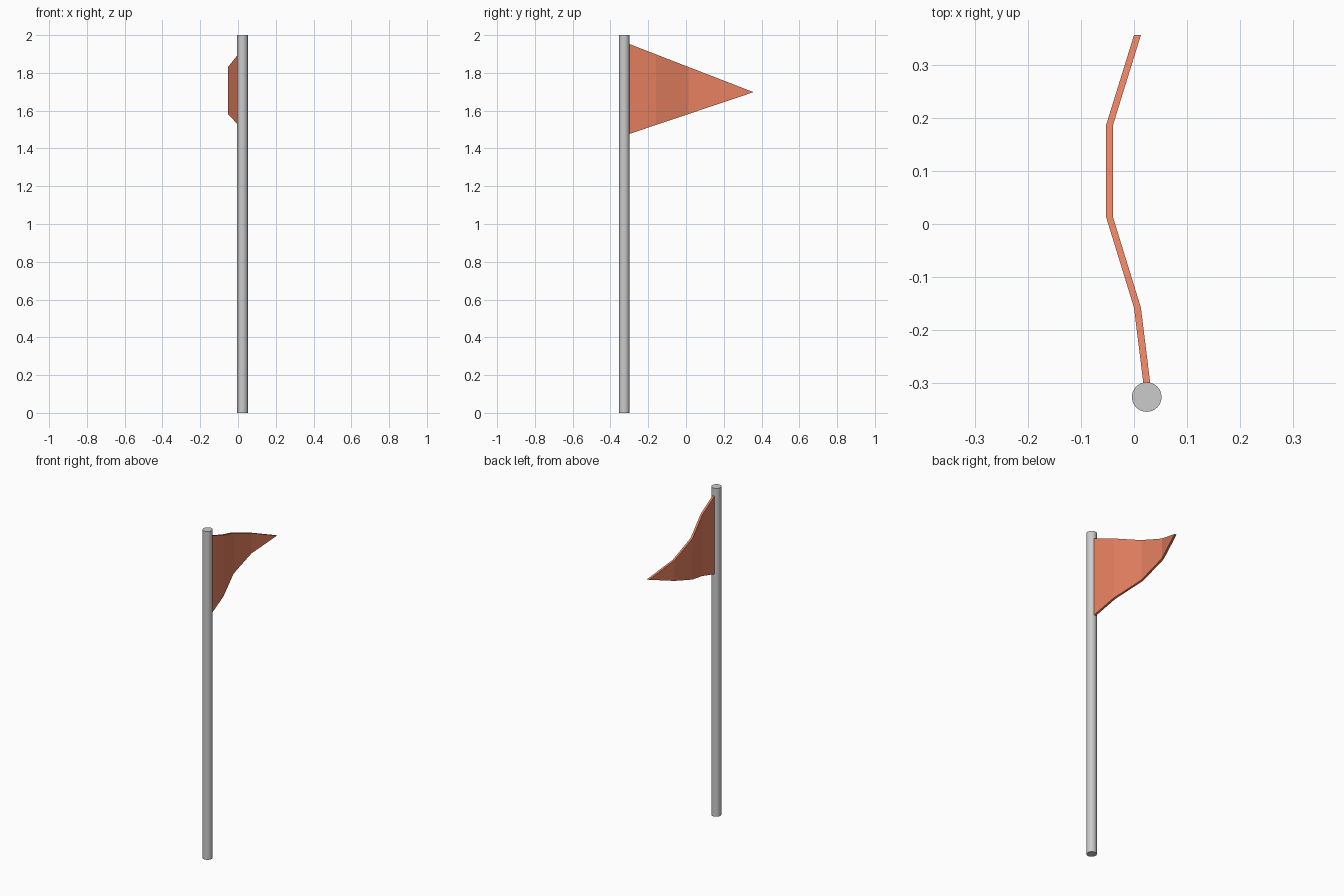
import bpy, bmesh

if "Cube" in bpy.data.objects:
    bpy.data.objects.remove(bpy.data.objects["Cube"])

# Pole: round upright
bpy.ops.mesh.primitive_cylinder_add(vertices=32, radius=0.028, depth=2, location=(0.024, -0.327, 1))
pole = bpy.context.object
pole.name = "pole"
bpy.ops.object.shade_smooth_by_angle()

# Pennant: waving triangular strip, tapering to a point
path = [(0.0275, -0.328), (0.0065, -0.158), (-0.0465, 0.014), (-0.0465, 0.186), (0.0065, 0.357)]
top, bottom, tip = 1.964, 1.467, 1.698
half = 0.0065
bm = bmesh.new()
rings = []
for i, (x, y) in enumerate(path):
    t = i / (len(path) - 1)
    zs = [tip] if t == 1 else [bottom + (tip - bottom) * t, top + (tip - top) * t]
    left = [bm.verts.new((x - half, y, z)) for z in zs]
    right = [bm.verts.new((x + half, y, z)) for z in reversed(zs)]
    rings.append(left + right)
bm.faces.new(rings[0])
for a, b in zip(rings, rings[1:]):
    if len(b) == 2:
        b = [b[0], b[0], b[1], b[1]]
    for k in range(4):
        n = (k + 1) % 4
        corners = list(dict.fromkeys([a[k], a[n], b[n], b[k]]))
        bm.faces.new(corners)
bmesh.ops.recalc_face_normals(bm, faces=bm.faces)
mesh = bpy.data.meshes.new("pennant")
bm.to_mesh(mesh)
bm.free()
pennant = bpy.data.objects.new("pennant", mesh)
bpy.context.collection.objects.link(pennant)

# Red-orange cloth
cloth = bpy.data.materials.new("cloth")
cloth.diffuse_color = (0.8, 0.22, 0.12, 1)
cloth.use_nodes = True
cloth.node_tree.nodes["Principled BSDF"].inputs["Base Color"].default_value = cloth.diffuse_color
mesh.materials.append(cloth)
